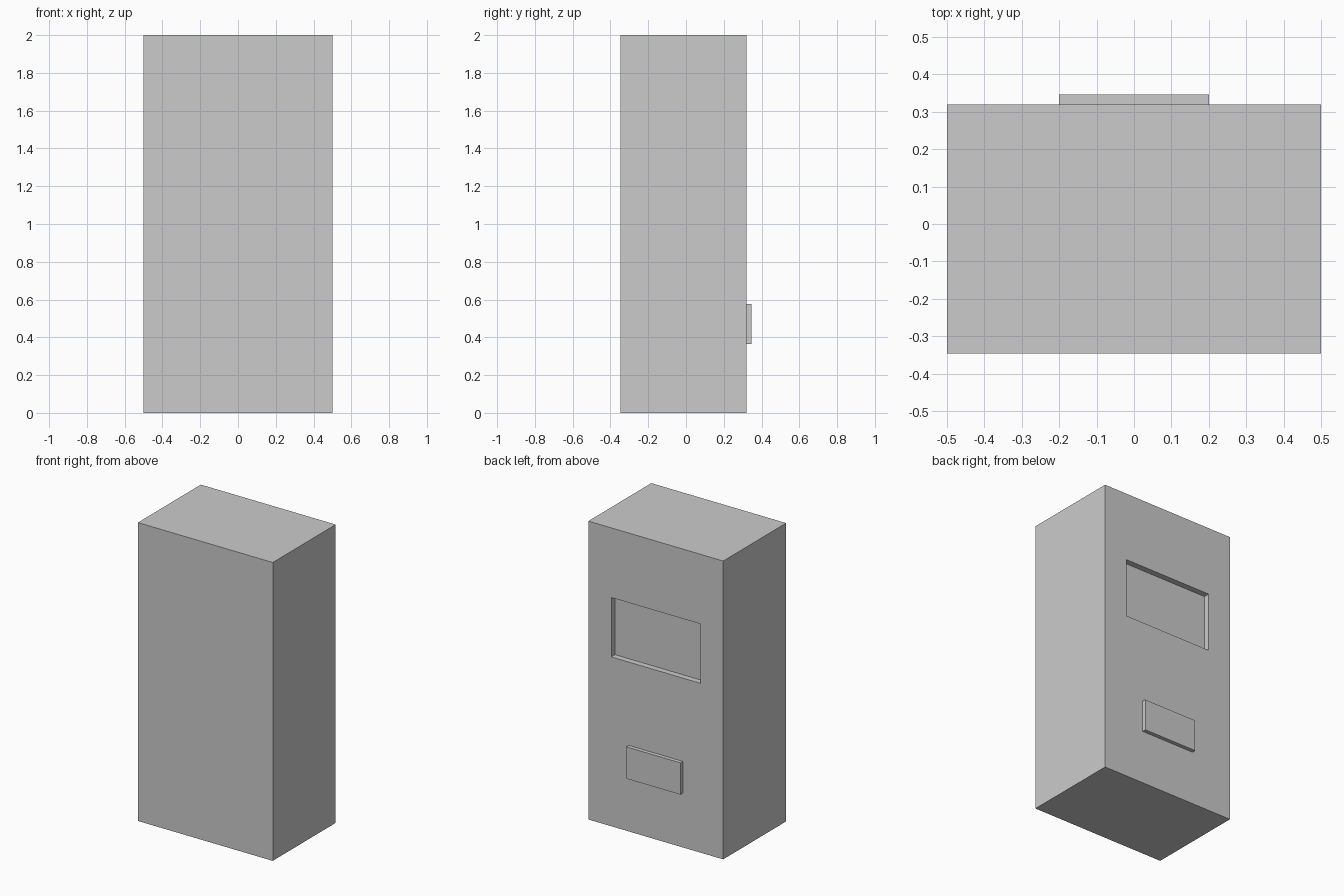
import bpy

if "Cube" in bpy.data.objects:
    bpy.data.objects.remove(bpy.data.objects["Cube"])


def box(name, x, y, z):
    """Axis-aligned box from (min, max) ranges."""
    centre = [(a + b) / 2 for a, b in (x, y, z)]
    bpy.ops.mesh.primitive_cube_add(size=1, location=centre)
    obj = bpy.context.object
    obj.name = name
    obj.scale = [b - a for a, b in (x, y, z)]
    bpy.ops.object.transform_apply(location=False, rotation=False, scale=True)
    return obj


FRONT, BACK = -0.346, 0.32

# Main cabinet body
cabinet = box("cabinet_body", (-0.5, 0.5), (FRONT, BACK), (0, 2))

# Shallow rectangular recess in the back face
cutter = box("recess_cutter", (-0.33, 0.33), (BACK - 0.04, BACK + 0.1), (1.135, 1.533))
recess = cabinet.modifiers.new("back_recess", 'BOOLEAN')
recess.operation = 'DIFFERENCE'
recess.solver = 'EXACT'
recess.object = cutter
bpy.context.view_layer.objects.active = cabinet
bpy.ops.object.modifier_apply(modifier=recess.name)
bpy.data.objects.remove(cutter)

# Raised plate on the lower back
box("back_plate", (-0.2, 0.2), (BACK, 0.346), (0.364, 0.577))
